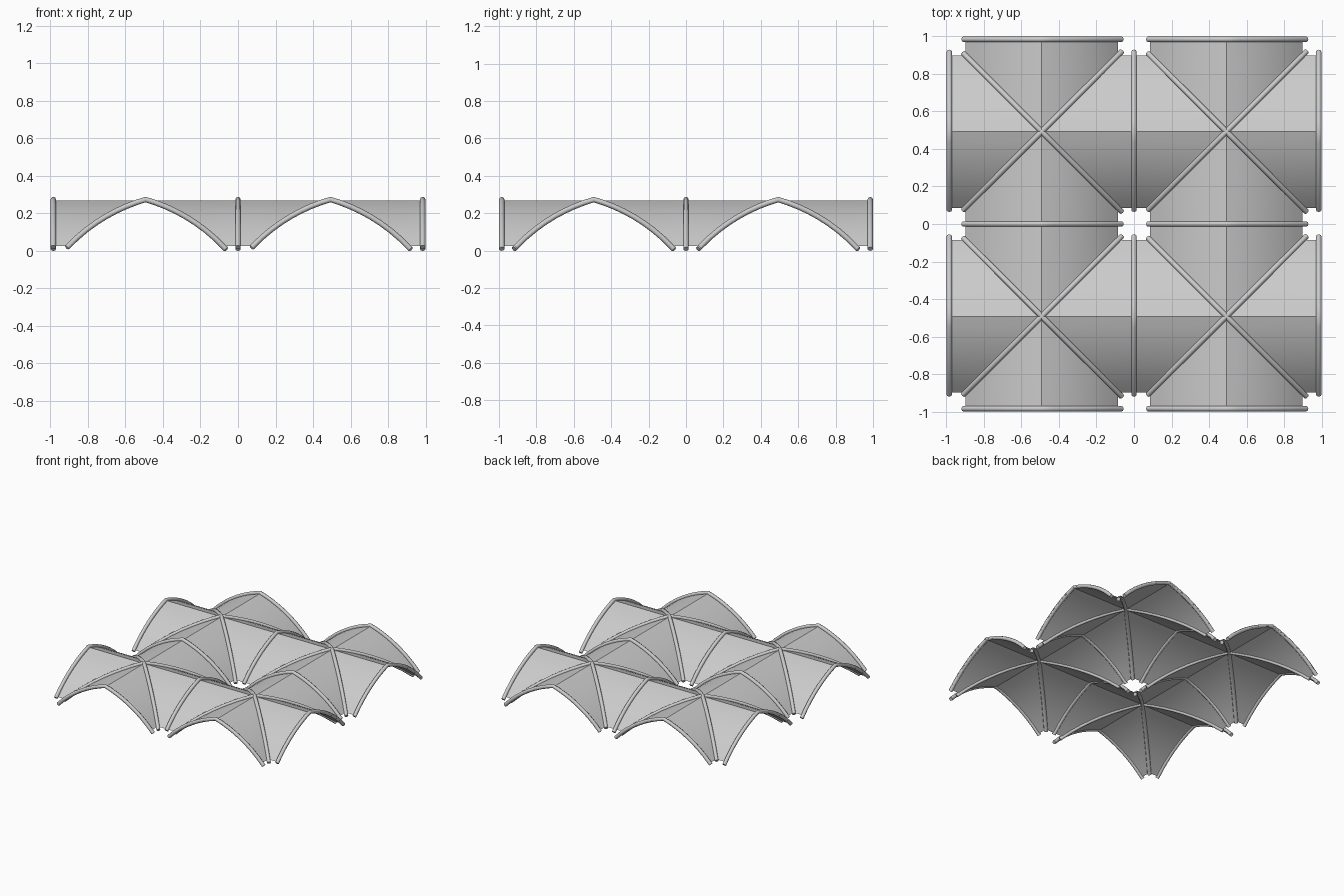
import bpy, bmesh
from math import sin, cos, asin, radians

if "Cube" in bpy.data.objects:
    bpy.data.objects.remove(bpy.data.objects["Cube"])

BAY = 0.4925             # bay centre offset
OUT = 0.998              # outer edge of the webs
R, A0, APEX = 0.926, radians(16), 0.273
ENDS = (-0.418, 0.427)   # rib ends measured from the bay centre


def height(d):
    """Pointed arch: two circular arcs meeting at the apex."""
    a = asin(sin(A0) + abs(d) / R)
    return APEX - R * (cos(A0) - cos(a))


def smooth(ob, angle):
    bpy.ops.object.select_all(action='DESELECT')
    ob.select_set(True)
    bpy.context.view_layer.objects.active = ob
    bpy.ops.object.shade_smooth_by_angle(angle=radians(angle))


def web(name, cx, cy):
    """Groin vault bay: four barrel arms meeting along the diagonals."""
    bm = bmesh.new()
    n, half = 8, 0.407
    ts = [half * i / n for i in range(-n, n + 1)]
    for dx, dy in ((1, 0), (0, 1), (-1, 0), (0, -1)):
        c = cx * dx + cy * dy
        reach = OUT - BAY if c > 0 else BAY
        rows = []
        for t in ts:
            z = height(t) - 0.006
            rows.append([bm.verts.new((cx + dx * r - dy * t, cy + dy * r + dx * t, z))
                         for r in (abs(t), reach)])
        for a, b in zip(rows, rows[1:]):
            bm.faces.new((a[0], a[1], b[1], b[0]))
    bmesh.ops.remove_doubles(bm, verts=bm.verts, dist=1e-4)
    bmesh.ops.recalc_face_normals(bm, faces=bm.faces)
    if sum(f.normal.z for f in bm.faces) < 0:
        bmesh.ops.reverse_faces(bm, faces=bm.faces)
    me = bpy.data.meshes.new(name)
    bm.to_mesh(me)
    bm.free()
    ob = bpy.data.objects.new(name, me)
    bpy.context.collection.objects.link(ob)
    smooth(ob, 22)


def rib(name, cx, cy, dx, dy):
    """Round rib following the arch along direction (dx, dy)."""
    n = 8
    ts = [ENDS[0] * (1 - i / n) for i in range(n)] + [ENDS[1] * i / n for i in range(n + 1)]
    cu = bpy.data.curves.new(name, 'CURVE')
    cu.dimensions = '3D'
    cu.bevel_depth, cu.bevel_resolution, cu.use_fill_caps = 0.0145, 2, True
    sp = cu.splines.new('POLY')
    sp.points.add(len(ts) - 1)
    for p, t in zip(sp.points, ts):
        p.co = (cx + dx * t, cy + dy * t, height(t), 1)
    ob = bpy.data.objects.new(name, cu)
    bpy.context.collection.objects.link(ob)
    bpy.ops.object.select_all(action='DESELECT')
    ob.select_set(True)
    bpy.context.view_layer.objects.active = ob
    bpy.ops.object.convert(target='MESH')
    smooth(bpy.context.object, 50)


# vault webs and crossing diagonal ribs in each bay
for cx in (-BAY, BAY):
    for cy in (-BAY, BAY):
        web("vault_web", cx, cy)
        rib("diagonal_rib", cx, cy, 1, 1)
        rib("diagonal_rib", cx, cy, 1, -1)

# transverse and wall ribs on the bay boundaries
for c in (-BAY, BAY):
    for e in (-0.985, 0, 0.985):
        rib("transverse_rib", c, e, 1, 0)
        rib("transverse_rib", e, c, 0, 1)
